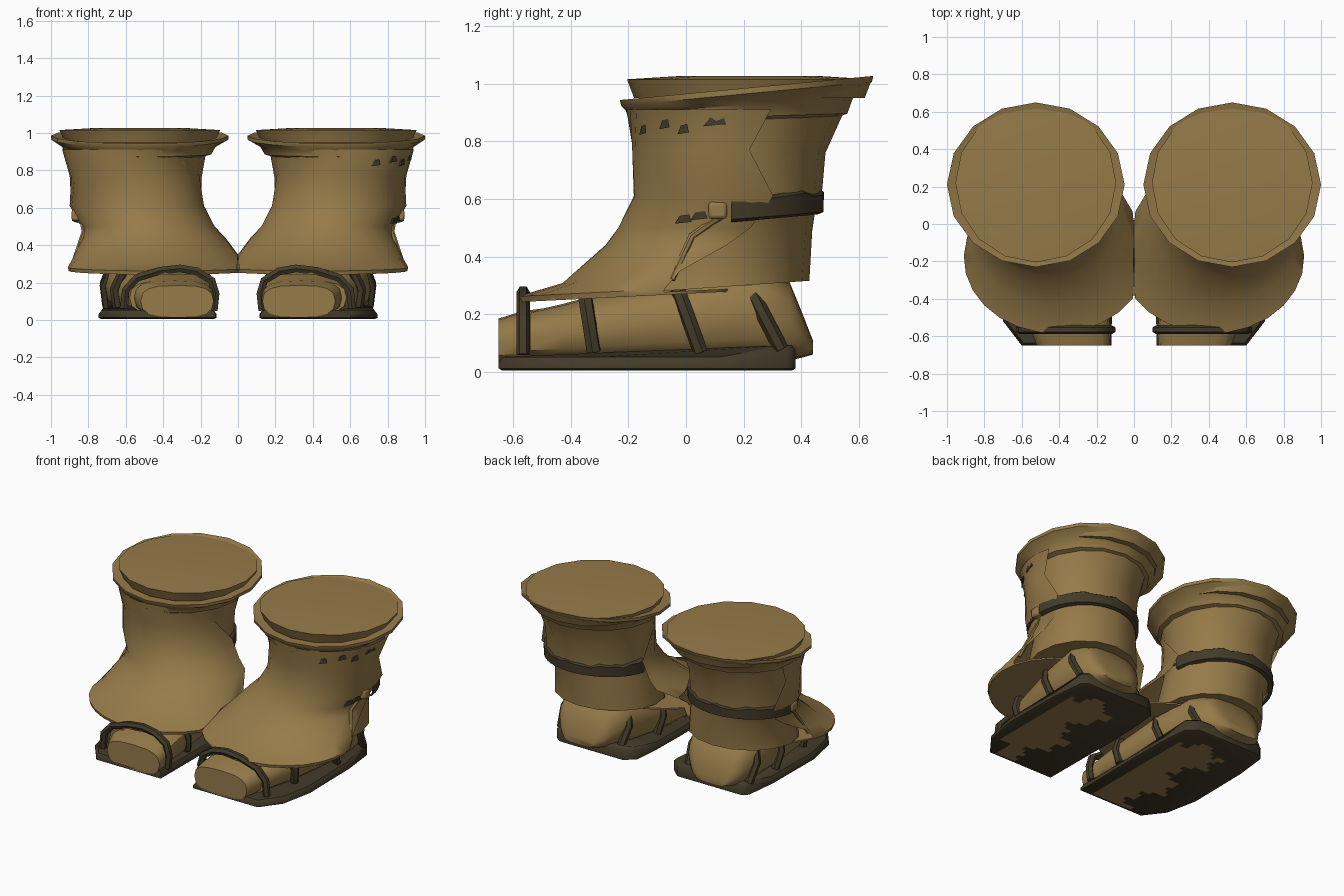
import bpy, bmesh, math
from mathutils import Vector

if "Cube" in bpy.data.objects:
    bpy.data.objects.remove(bpy.data.objects["Cube"])

def material(name, rgb):
    m = bpy.data.materials.new(name)
    m.diffuse_color = (*rgb, 1)
    m.use_nodes = True
    m.node_tree.nodes["Principled BSDF"].inputs["Base Color"].default_value = m.diffuse_color
    return m

TAN = material("tan_leather", (0.305, 0.197, 0.067))
DARK = material("dark_leather", (0.056, 0.043, 0.022))

def finish(ob, mats, angle=40, mirror=True):
    """Materials, smooth shading and the second boot by mirroring."""
    for m in mats:
        ob.data.materials.append(m)
    bpy.ops.object.select_all(action='DESELECT')
    ob.select_set(True)
    bpy.context.view_layer.objects.active = ob
    bpy.ops.object.shade_smooth_by_angle(angle=math.radians(angle))
    if mirror:
        ob.modifiers.new("pair", 'MIRROR').use_clip = False
    return ob

def grid_mesh(name, rows, mats, closed=True, caps=(True, True), angle=40, mirror=True):
    """Skin rows of points into a surface, optionally closed round and capped."""
    bm = bmesh.new()
    vs = [[bm.verts.new(p) for p in row] for row in rows]
    n = len(rows[0])
    for a, b in zip(vs, vs[1:]):
        for i in range(n if closed else n - 1):
            j = (i + 1) % n
            bm.faces.new((a[i], a[j], b[j], b[i]))
    if caps[0]:
        bm.faces.new(vs[0])
    if caps[1]:
        bm.faces.new(vs[-1])
    bmesh.ops.recalc_face_normals(bm, faces=bm.faces)
    me = bpy.data.meshes.new(name)
    bm.to_mesh(me)
    bm.free()
    ob = bpy.data.objects.new(name, me)
    bpy.context.collection.objects.link(ob)
    return finish(ob, mats, angle, mirror)

def ring(cx, cy, z, rx, ry, tilt=0, a0=0, a1=360, n=16, jag=0):
    """Ellipse or arc; angle 0 is the front, 90 the outer side. Never crosses x = 0."""
    full = a1 - a0 >= 360
    pts = []
    for i in range(n):
        t = math.radians(a0 + (a1 - a0) * i / (n if full else n - 1))
        y = cy - ry * math.cos(t)
        dz = jag * math.sin(i * 2.3) * math.cos(i * 0.9)
        pts.append((max(0.0, cx + rx * math.sin(t)), y, z + tilt * (y - cy) + dz))
    return pts

def tube(name, pts, radius, mat):
    cu = bpy.data.curves.new(name, 'CURVE')
    cu.dimensions = '3D'
    cu.bevel_depth = radius
    cu.bevel_resolution = 1
    cu.use_fill_caps = True
    s = cu.splines.new('POLY')
    s.points.add(len(pts) - 1)
    for p, co in zip(s.points, pts):
        p.co = (*co, 1)
    ob = bpy.data.objects.new(name, cu)
    bpy.context.collection.objects.link(ob)
    bpy.ops.object.select_all(action='DESELECT')
    ob.select_set(True)
    bpy.context.view_layer.objects.active = ob
    bpy.ops.object.convert(target='MESH')
    return finish(bpy.context.view_layer.objects.active, [mat], 50)

# Top closure and flared, tilted rim
grid_mesh("top_closure", [ring(.525, .22, .95, .40, .40), ring(.525, .22, 1.015, .43, .425),
                          ring(.525, .22, 1.026, .25, .25)], [TAN], angle=60)
grid_mesh("rim", [ring(.525, .21, .975, .42, .39, .095), ring(.525, .21, .985, .475, .44, .095),
                  ring(.525, .21, .965, .475, .435, .095), ring(.53, .19, .925, .41, .39, .07),
                  ring(.535, .18, .885, .392, .38, .03), ring(.54, .17, .872, .35, .355, .03)],
          [TAN], caps=(True, False))

# Leg shaft, binding band round the back, and lower cuff
grid_mesh("shaft", [ring(.535, .175, .90, .365, .372), ring(.535, .16, .76, .34, .324),
                    ring(.535, .15, .58, .335, .318)], [TAN])
def band_row(z, rx, ry, tilt, jag=0):
    return ring(.535, .145, z, rx, ry, tilt, 92, 264, 21, jag)
grid_mesh("binding_band", [band_row(.518, .325, .312, .09), band_row(.528, .352, .332, .08),
                           band_row(.605, .354, .334, .03, .012), band_row(.622, .325, .31, .03, .012)],
          [DARK], closed=False, caps=(False, False))
grid_mesh("lower_cuff", [ring(.533, .14, .57, .333, .31), ring(.505, .13, .48, .32, .308, .03),
                         ring(.50, .10, .293, .345, .328, .07)], [TAN])

# Front panel flaring over the foot, and the underside of its hem
panel = [(.545, .18, .91, .395, .39, 0, -38, 107), (.545, .165, .77, .355, .352, 0, -72, 99),
         (.54, .155, .61, .36, .337, 0, -98, 116), (.48, .125, .50, .355, .36, 0, -102, 106),
         (.452, .09, .44, .385, .37, 0, -106, 98), (.43, -.06, .345, .45, .37, .10, -110, 96),
         (.42, -.18, .282, .49, .405, .05, -112, 105), (.42, -.18, .262, .485, .40, .05, -112, 105)]
grid_mesh("front_panel", [ring(*p, n=17) for p in panel], [TAN], closed=False, caps=(False, False))
grid_mesh("hem_underside", [ring(.42, -.18, .262, .485, .40, .05, n=24),
                            ring(.42, -.18, .272, .485, .40, .05, n=24)], [TAN])

# Foot, skinned from toe to heel
def section(y, x0, x1, z0, z1, n=16):
    pts = []
    for i in range(n):
        t = 2 * math.pi * i / n
        c, s = math.cos(t), math.sin(t)
        c = math.copysign(abs(c) ** .7, c)
        s = math.copysign(abs(s) ** .7, s)
        pts.append(((x0 + x1) / 2 + (x1 - x0) / 2 * c, y, (z0 + z1) / 2 + (z1 - z0) / 2 * s))
    return pts

foot = [(-.54, .13, .58, .03, .21), (-.43, .13, .61, .03, .235), (-.3, .14, .66, .03, .27),
        (0, .16, .71, .03, .33), (.24, .22, .72, .03, .38), (.36, .27, .69, .04, .31),
        (.405, .32, .65, .05, .20), (.44, .38, .6, .06, .11)]
grid_mesh("foot", [section(*f) for f in foot], [TAN])
toe = [(-.65, .13, .52, .015, .185), (-.57, .125, .55, .02, .21), (-.44, .14, .57, .03, .228)]
grid_mesh("toe", [section(*f) for f in toe], [TAN])

# Sole with a rounded edge and raised heel
outline = [(.12, -.65), (.60, -.65), (.70, -.52), (.745, -.3), (.74, .13), (.715, .35),
           (.68, .38), (.20, .38), (.135, .32), (.12, .13), (.115, -.1)]
def sole_row(z, k, heel=0):
    return [(.43 + (x - .43) * k, -.13 + (y + .13) * (k + 1) / 2, z + (heel if y > .25 else 0))
            for x, y in outline]
grid_mesh("sole", [sole_row(.004, .95), sole_row(.012, 1), sole_row(.032, 1, .045),
                   sole_row(.052, .95, .04)], [DARK], angle=50)

# Worn patches under each sole, biased to one side with a stepped edge
bm = bmesh.new()
for side in (1, -1):
    for i in range(16):
        for j in range(26):
            u, y = -.24 + i * .03, -.62 + j * .036
            edge = -.05 + .07 * math.sin(j * .55) + .04 * math.sin(j * 1.7 + side)
            room = .13 if side > 0 and y < -.5 else .23
            if edge < u < room and y < .22 + .06 * math.sin(i * .8):
                x = side * .43 + u
                bm.faces.new([bm.verts.new(p) for p in
                              ((x, y, 0), (x, y + .036, 0), (x + .03, y + .036, 0), (x + .03, y, 0))])
bmesh.ops.remove_doubles(bm, verts=bm.verts, dist=1e-4)
me = bpy.data.meshes.new("sole_wear")
bm.to_mesh(me)
bm.free()
wear = bpy.data.objects.new("sole_wear", me)
bpy.context.collection.objects.link(wear)
finish(wear, [TAN], mirror=False)

# Toe strap arch
tube("toe_strap", [(.13, -.565, .05), (.12, -.565, .14), (.14, -.565, .21), (.22, -.565, .26),
                   (.31, -.565, .275), (.42, -.565, .262), (.54, -.565, .225), (.60, -.565, .16),
                   (.61, -.565, .06)], .024, DARK)

# Side straps, both sides of the foot
straps = [(-.35, .26, -.32, .07, .14, .66), (-.03, .29, .05, .07, .165, .715), (.21, .31, .33, .08, .235, .715)]
for k, (y0, z0, y1, z1, xi, xo) in enumerate(straps):
    ym, zm = (y0 + y1) / 2, (z0 + z1) / 2
    tube(f"outer_strap_{k + 1}", [(xo - .045, y0, z0), (xo, ym, zm), (xo - .015, y1, z1)], .026, DARK)
    tube(f"inner_strap_{k + 1}", [(xi + .045, y0, z0), (xi, ym, zm), (xi + .015, y1, z1)], .026, DARK)

# Toggle on the outer side and its cord along the panel edge
bpy.ops.mesh.primitive_cube_add(size=1)
toggle = bpy.context.object
toggle.name = "toggle"
for v in toggle.data.vertices:
    v.co = Vector((.865 + v.co.x * .05, .11 + v.co.y * .065, .56 + v.co.z * .06))
bv = toggle.modifiers.new("round", 'BEVEL')
bv.width = .012
bv.segments = 2
finish(toggle, [TAN])
tube("panel_cord", [(.865, .13, .545), (.835, .09, .52), (.825, .02, .47), (.875, -.05, .32)], .012, TAN)

# Small slits in one panel, laid just above its surface
def slit(name, y, z, w, h, cx, cy, rx, ry):
    corners = []
    for dy, dz in ((-w, -h), (w, -h * .6), (w * .7, h), (-w * .4, h * .7)):
        c = (cy - y - dy) / ry
        x = cx + rx * math.sqrt(max(0, 1 - c * c)) + .006
        corners.append((x, y + dy, z + dz))
    back = [(x - .008, y_, z_) for x, y_, z_ in corners]
    grid_mesh(name, [back, corners], [DARK], mirror=False)

for k, (y, w, z) in enumerate(((-.15, .012, .84), (-.075, .018, .86), (-.01, .02, .842), (.10, .04, .87))):
    slit(f"slit_{k + 1}", y, z, w, .018, .545, .174, .379, .376)
for k, y in enumerate((-.01, .045)):
    slit(f"low_slit_{k + 1}", y, .53 + k * .012, .03, .016, .50, .133, .362, .357)
